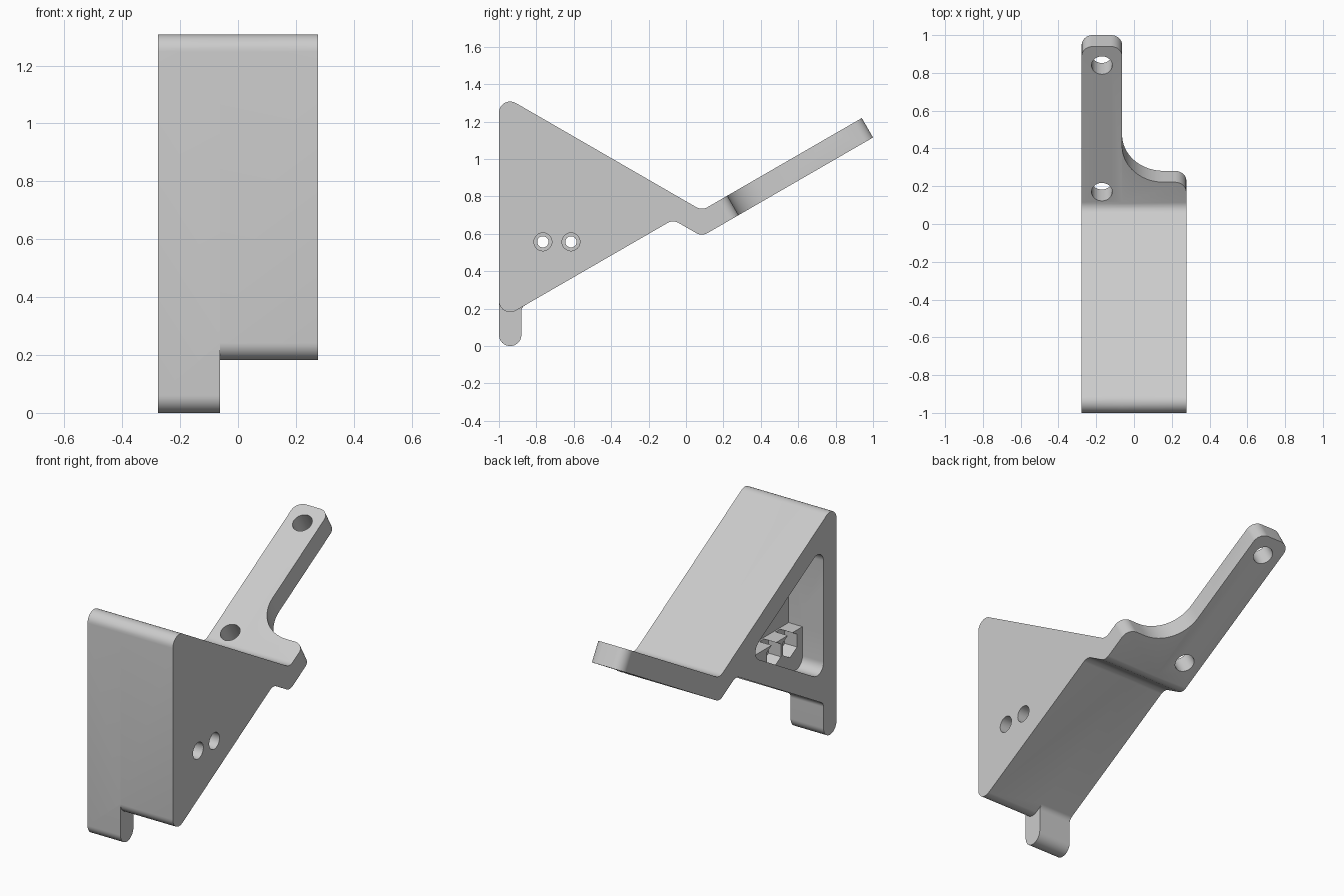
import bpy, bmesh, math
from mathutils import Vector, Matrix

cube = bpy.data.objects.get("Cube")
if cube:
    bpy.data.objects.remove(cube, do_unlink=True)

grey = bpy.data.materials.new("light_grey")
grey.use_nodes = True
grey.diffuse_color = (0.6, 0.6, 0.6, 1)
grey.node_tree.nodes["Principled BSDF"].inputs["Base Color"].default_value = (0.6, 0.6, 0.6, 1)

T = 0.12                       # wall thickness
SLOPE = math.tan(math.pi / 6)  # all slanted faces lie at 30 degrees
DROP = T / math.cos(math.pi / 6)
LEFT, RIGHT, TAB = 0.277, -0.277, -0.063
TOP0, LOW0 = 0.774, 0.715      # heights of the slanted faces at y = 0


def rounded(points, steps=10):
    """Polygon outline with (a, b, radius) corners filleted."""
    out = []
    for i, (a, b, r) in enumerate(points):
        p = Vector((a, b))
        if not r:
            out.append(p)
            continue
        d0 = (Vector(points[i - 1][:2]) - p).normalized()
        d1 = (Vector(points[(i + 1) % len(points)][:2]) - p).normalized()
        half = d0.angle(d1) / 2
        centre = p + (d0 + d1).normalized() * (r / math.sin(half))
        start = p + d0 * (r / math.tan(half)) - centre
        sweep = start.angle_signed(p + d1 * (r / math.tan(half)) - centre)
        for k in range(steps + 1):
            out.append(centre + Matrix.Rotation(-sweep * k / steps, 2) @ start)
    return out


def prism(name, outline, lo, hi, place):
    """Extrude an outline between two depths; place maps (a, b, depth) to space."""
    bm = bmesh.new()
    base = bm.faces.new([bm.verts.new(place(p.x, p.y, lo)) for p in outline])
    move = Vector(place(0, 0, hi)) - Vector(place(0, 0, lo))
    ext = bmesh.ops.extrude_face_region(bm, geom=[base])["geom"]
    bmesh.ops.translate(bm, vec=move, verts=[v for v in ext if isinstance(v, bmesh.types.BMVert)])
    bmesh.ops.recalc_face_normals(bm, faces=bm.faces)
    mesh = bpy.data.meshes.new(name)
    bm.to_mesh(mesh)
    bm.free()
    mesh.materials.append(grey)
    obj = bpy.data.objects.new(name, mesh)
    bpy.context.collection.objects.link(obj)
    return obj


def combine(target, tool, operation="DIFFERENCE"):
    mod = target.modifiers.new("cut", "BOOLEAN")
    mod.object, mod.operation, mod.solver = tool, operation, "EXACT"
    bpy.context.view_layer.update()
    deps = bpy.context.evaluated_depsgraph_get()
    mesh = bpy.data.meshes.new_from_object(target.evaluated_get(deps))
    target.modifiers.clear()
    target.data = mesh
    bpy.data.objects.remove(tool, do_unlink=True)


def circle(a, b, r, n=32):
    return [Vector((a + r * math.sin(2 * math.pi * k / n),
                    b + r * math.cos(2 * math.pi * k / n))) for k in range(n)]


def side(a, b, d):             # outline in y, z, depth along x
    return (d, a, b)


ARM_END = Vector((1.0, 1.115))  # lower edge of the arm's tip
ALONG = Vector((math.cos(math.pi / 6), math.sin(math.pi / 6)))
NORMAL = Vector((-ALONG.y, ALONG.x))


def on_arm(a, b, d):           # x, distance back from the tip, height off the arm
    q = ARM_END - ALONG * b + NORMAL * d
    return (a, q.x, q.y)


# Side profile: triangular frame running into a bent arm
arm_low0 = ARM_END.y - SLOPE * ARM_END.x
bend = (TOP0 - DROP - arm_low0) / (2 * SLOPE)
neck = (TOP0 - DROP - LOW0) / (2 * SLOPE)
tip = ARM_END + ALONG * 0.05
tip_top = tip + NORMAL * T
upper = [
    (neck, LOW0 + SLOPE * neck, 0.06),
    (bend, arm_low0 + SLOPE * bend, 0.06),
    (tip.x, tip.y, 0),
    (tip_top.x, tip_top.y, 0),
    (bend, TOP0 - SLOPE * bend, 0.06),
    (-1, TOP0 + SLOPE, 0.06),
]
plain = [(-1, LOW0 - SLOPE, 0.06)] + upper
tabbed = [(-1, 0, 0.0599), (T - 1, 0, 0.0599), (T - 1, LOW0 - SLOPE * (1 - T), 0.04)] + upper
body = prism("bracket", rounded(plain), TAB, LEFT, side)
combine(body, prism("tab_half", rounded(tabbed), RIGHT, TAB, side), "UNION")

# Arm outline: narrow finger, concave sweep and rounded corners
WIDE = 0.83
waste = [
    (0.4, WIDE + 0.06, 0), (LEFT, WIDE + 0.06, 0), (LEFT, WIDE, 0.0599),
    (TAB, WIDE, 0.22), (TAB, 0, 0.06), (RIGHT, 0, 0.06),
    (RIGHT, 0.06, 0), (-0.4, 0.06, 0), (-0.4, -0.2, 0), (0.4, -0.2, 0),
]
combine(body, prism("arm_cutter", rounded(waste, 16), -0.05, T + 0.05, on_arm))

# Screw holes through the arm
for y in (0.84, 0.17):
    back = (ARM_END.x + NORMAL.x * T - y) / ALONG.x
    combine(body, prism("arm_hole", circle(-0.17, back, 0.055), -0.05, T + 0.05, on_arm))

# Triangular pocket, deeper above a ledge
LEDGE, LEDGE_X, DEEP_X = 0.62, -0.14, -0.05
top_in, low_in = TOP0 - DROP, LOW0 + DROP
apex = (top_in - low_in) / (2 * SLOPE)
front = T - 1
roof = [(apex, top_in - SLOPE * apex, 0.06), (front, top_in - SLOPE * front, 0.06)]
pocket = [(front, low_in + SLOPE * front, 0.06)] + roof
deep = [(front, LEDGE, 0), ((LEDGE - low_in) / SLOPE, LEDGE, 0)] + roof
combine(body, prism("pocket", rounded(pocket), -0.4, LEDGE_X, side))
combine(body, prism("deep_pocket", rounded(deep), -0.4, DEEP_X, side))

# Stepped side holes with hexagonal nut seats in the ledge
for y in (-0.765, -0.615):
    z = 0.557
    combine(body, prism("nut_seat", circle(y, z, 0.075, 6), -0.2, DEEP_X - 0.01, side))
    combine(body, prism("screw_hole", circle(y, z, 0.03), -0.2, 0.4, side))
    combine(body, prism("screw_head", circle(y, z, 0.048), 0.12, 0.4, side))

# Smooth the rounded edges, keep the rest sharp
bpy.ops.object.select_all(action="DESELECT")
body.select_set(True)
bpy.context.view_layer.objects.active = body
bpy.ops.object.shade_smooth_by_angle(angle=math.radians(25))
